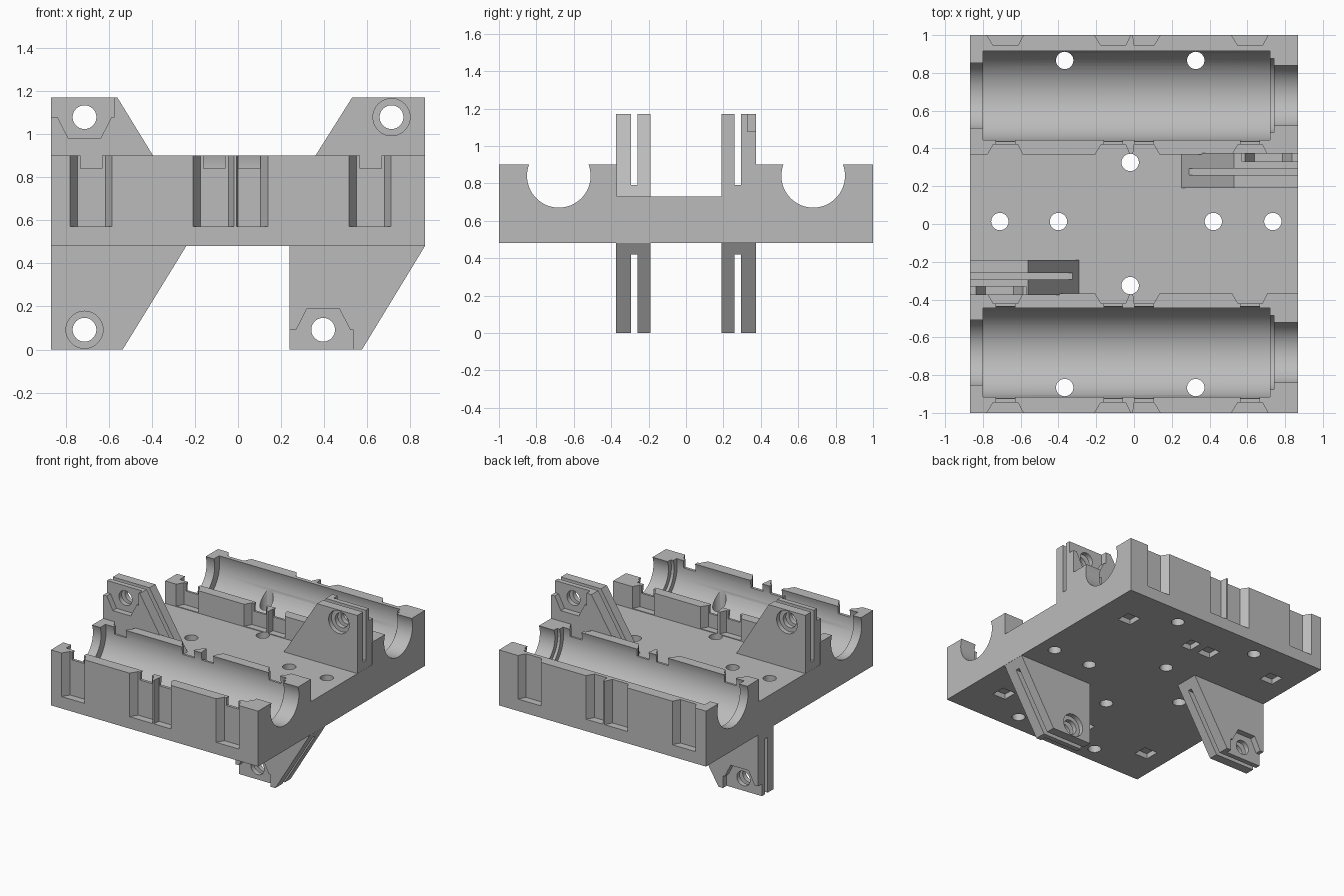
import bpy, bmesh, math
from mathutils import Matrix

if "Cube" in bpy.data.objects:
    bpy.data.objects.remove(bpy.data.objects["Cube"], do_unlink=True)

grey = bpy.data.materials.new("plain_grey")
grey.use_nodes = True
GREY = (0.5, 0.5, 0.5, 1)
grey.diffuse_color = GREY
grey.node_tree.nodes["Principled BSDF"].inputs["Base Color"].default_value = GREY


def to_object(name, bm):
    bmesh.ops.recalc_face_normals(bm, faces=bm.faces)
    mesh = bpy.data.meshes.new(name)
    bm.to_mesh(mesh)
    bm.free()
    mesh.materials.append(grey)
    ob = bpy.data.objects.new(name, mesh)
    bpy.context.collection.objects.link(ob)
    return ob


def prism(name, points, axis, lo, hi):
    """Extrude a 2D outline along an axis between lo and hi."""
    place = {"x": lambda a, b, t: (t, a, b),
             "y": lambda a, b, t: (a, t, b),
             "z": lambda a, b, t: (a, b, t)}[axis]
    bm = bmesh.new()
    low = [bm.verts.new(place(a, b, lo)) for a, b in points]
    high = [bm.verts.new(place(a, b, hi)) for a, b in points]
    bm.faces.new(low)
    bm.faces.new(high)
    for i in range(len(points)):
        j = (i + 1) % len(points)
        bm.faces.new((low[i], low[j], high[j], high[i]))
    return to_object(name, bm)


def box(x0, x1, y0, y1, z0, z1):
    return prism("cutter", [(x0, y0), (x1, y0), (x1, y1), (x0, y1)], "z", z0, z1)


def rod(a, b, radius, axis, lo, hi, sides=64):
    ring = [(a + radius * math.cos(math.tau * i / sides),
             b + radius * math.sin(math.tau * i / sides)) for i in range(sides)]
    return prism("cutter", ring, axis, lo, hi)


def cut(ob, cutter):
    mod = ob.modifiers.new("cut", "BOOLEAN")
    mod.operation = "DIFFERENCE"
    mod.solver = "EXACT"
    mod.object = cutter
    bpy.context.view_layer.objects.active = ob
    bpy.ops.object.modifier_apply(modifier=mod.name)
    bpy.data.objects.remove(cutter, do_unlink=True)


def smooth(ob):
    bpy.ops.object.select_all(action="DESELECT")
    ob.select_set(True)
    bpy.context.view_layer.objects.active = ob
    bpy.ops.object.shade_smooth_by_angle(angle=math.radians(30))


# Tray body: low deck between two raised holders
half = [(1, 0.48), (1, 0.9), (0.368, 0.9), (0.368, 0.73)]
outline = half + [(-y, z) for y, z in reversed(half)]
body = prism("tray_body", outline, "x", -0.868, 0.868)

# Clip pockets: outer x, inner x, inner x, outer x
pockets = [(-0.78, -0.745, -0.615, -0.585), (-0.21, -0.175, -0.045, -0.018),
           (-0.006, 0.0, 0.105, 0.14), (0.515, 0.55, 0.68, 0.71)]
AXIS_Y, AXIS_Z = 0.68, 0.84

for side in (-1, 1):
    yc = side * AXIS_Y
    # Stepped bore with narrower end openings
    for radius, x0, x1 in ((0.243, -0.8, 0.72), (0.183, -1, -0.75),
                           (0.205, 0.7, 0.742), (0.17, 0.7, 1)):
        cut(body, rod(yc, AXIS_Z, radius, "x", x0, x1))
    for a, b, c, d in pockets:
        # Tapered pockets on the outer and inner walls
        for y_open, y_deep, floor in ((1.001, 0.945, 0.57), (0.36, 0.42, 0.735)):
            shape = [(a, side * y_open), (b, side * y_deep),
                     (c, side * y_deep), (d, side * y_open)]
            cut(body, prism("cutter", shape, "z", floor, 1))
            # Lowered thin wall behind the pocket
            if not (side == 1 and y_open > 0.9):
                mid = (b + c) / 2
                ys = sorted((side * y_deep, side * (0.9 if y_open > 0.9 else 0.46)))
                cut(body, box(mid - 0.05, mid + 0.05, ys[0] - 0.003,
                              ys[1] + 0.003, AXIS_Z, 1))
        # Blind slot on the underside
        cut(body, box(b + 0.01, c - 0.01, yc - 0.055, yc + 0.055, 0.4, 0.52))

# Vertical screw holes
holes = [(-0.71, 0.013), (-0.4, 0.013), (0.42, 0.013), (0.735, 0.013),
         (-0.02, 0.326), (-0.02, -0.326)]
holes += [(x, y) for x in (-0.367, 0.327) for y in (-0.866, 0.866)]
for x, y in holes:
    cut(body, rod(x, y, 0.046, "z", 0.3, 1.1, 32))
smooth(body)


def bracket(name, x0, sx, sy, z_root, z_tip, w_root, w_tip):
    """Slotted triangular lug with a straight edge at x0, pocketed on one side."""
    up = 1 if z_tip > z_root else -1
    base = z_root - 0.02 * up

    def px(x):
        return x0 + sx * x

    def span(y0, y1):
        return sorted((sy * y0, sy * y1))

    shape = [(px(0), base), (px(w_root), base), (px(w_root), z_root),
             (px(w_tip), z_tip), (px(0), z_tip)]
    lug = prism(name, shape, "y", *span(0.19, 0.375))
    hx, hz = px(0.155), z_tip - 0.092 * up
    # Thin slot through the middle
    slot = span(0.26, 0.293)
    xs = sorted((px(-0.1), px(0.9)))
    zs = sorted((z_root + 0.06 * up, z_tip + 0.1 * up))
    cut(lug, box(*xs, *slot, *zs))
    # Bolt hole and round counterbore
    cut(lug, rod(hx, hz, 0.055, "y", *span(0.1, 0.5), 48))
    cut(lug, rod(hx, hz, 0.086, "y", *span(0.1, 0.225), 48))
    # Nut pocket on the opposite face
    nut = [(-0.17, 0.2), (-0.17, 0), (-0.125, 0), (-0.075, -0.098),
           (0.075, -0.098), (0.125, 0), (0.14, 0), (0.14, 0.2)]
    cut(lug, prism("cutter", [(hx + sx * u, hz + up * v) for u, v in nut],
                   "y", *span(0.33, 0.5)))
    smooth(lug)


bracket("upper_left_bracket", 0.867, -1, 1, 0.73, 1.17, 0.615, 0.337)
bracket("upper_right_bracket", -0.867, 1, -1, 0.73, 1.17, 0.577, 0.307)
bracket("lower_right_bracket", -0.867, 1, 1, 0.48, 0, 0.627, 0.332)
bracket("lower_left_bracket", 0.24, 1, -1, 0.48, 0, 0.627, 0.335)
